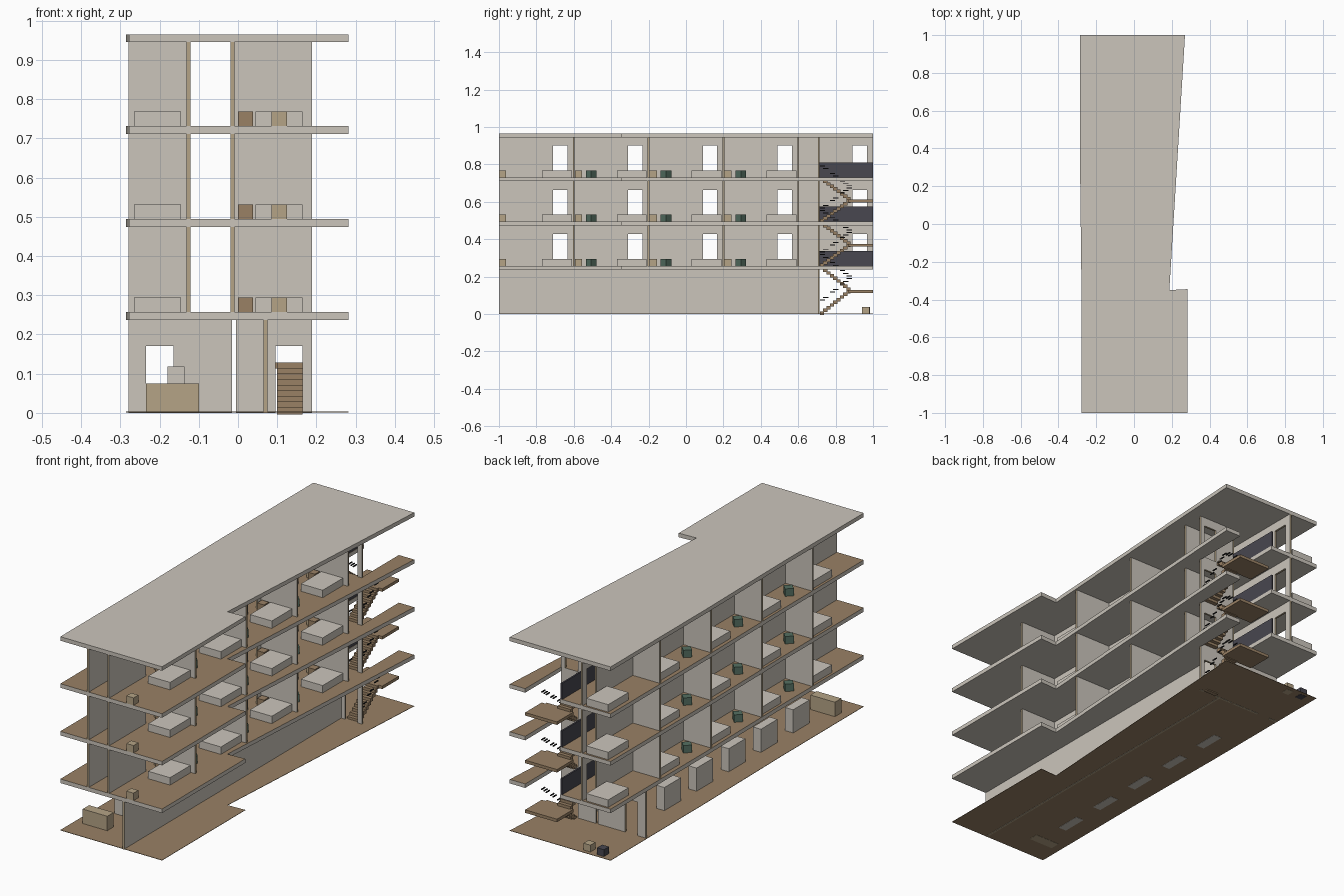
import bpy, bmesh
from math import radians
from mathutils import Matrix, Vector

cube = bpy.data.objects.get("Cube")
if cube:
    bpy.data.objects.remove(cube, do_unlink=True)


def make_material(name, rgb):
    m = bpy.data.materials.new(name)
    m.use_nodes = True
    m.diffuse_color = (*rgb, 1)
    m.node_tree.nodes["Principled BSDF"].inputs["Base Color"].default_value = (*rgb, 1)
    return m


CONCRETE = make_material("concrete", (0.60, 0.56, 0.50))
WOOD = make_material("floor_wood", (0.32, 0.22, 0.13))
TAN = make_material("tan_wood", (0.46, 0.37, 0.24))
GREEN = make_material("green_fabric", (0.09, 0.16, 0.12))
DARK = make_material("dark_panel", (0.065, 0.063, 0.08))
BLACK = make_material("black_metal", (0.02, 0.02, 0.02))


def finish(bm, name, mats, rule=None):
    bmesh.ops.recalc_face_normals(bm, faces=bm.faces)
    bm.normal_update()
    if rule:
        for f in bm.faces:
            f.material_index = rule(f.normal)
    me = bpy.data.meshes.new(name)
    bm.to_mesh(me)
    bm.free()
    for m in mats:
        me.materials.append(m)
    ob = bpy.data.objects.new(name, me)
    bpy.context.collection.objects.link(ob)
    return ob


def add_box(bm, x, y, z, turn=0):
    """Box from (low, high) ranges, optionally turned about its own axis."""
    centre = Vector([(a + b) / 2 for a, b in (x, y, z)])
    size = [b - a for a, b in (x, y, z)]
    mat = Matrix.Translation(centre) @ Matrix.Rotation(radians(turn), 4, "Z") @ Matrix.Diagonal((*size, 1))
    bmesh.ops.create_cube(bm, size=1, matrix=mat)


def box(name, mat, x, y, z, turn=0):
    bm = bmesh.new()
    add_box(bm, x, y, z, turn)
    return finish(bm, name, [mat])


def prism(name, points, depth, mats, rule=None):
    """Extrude a planar outline by the depth vector."""
    bm = bmesh.new()
    face = bm.faces.new([bm.verts.new(p) for p in points])
    geo = bmesh.ops.extrude_face_region(bm, geom=[face])["geom"]
    bmesh.ops.translate(bm, vec=depth, verts=[v for v in geo if isinstance(v, bmesh.types.BMVert)])
    return finish(bm, name, mats, rule)


DOOR_H = 0.17
WALL_T = 0.01


def wall(name, axis, at, start, end, z0, z1, doors=()):
    """Wall running along an axis, with door openings and tan end faces."""
    prof = [(start, z0)]
    for a, b in doors:
        prof += [(a, z0), (a, z0 + DOOR_H), (b, z0 + DOOR_H), (b, z0)]
    prof += [(end, z0), (end, z1), (start, z1)]
    lo = at - WALL_T / 2
    if axis == "y":
        pts, depth, i = [(lo, s, z) for s, z in prof], (WALL_T, 0, 0), 0
    else:
        pts, depth, i = [(s, lo, z) for s, z in prof], (0, WALL_T, 0), 1
    prism(name, pts, depth, [CONCRETE, TAN], lambda n: 0 if abs(n[i]) > 0.5 else 1)


# Slabs
FLOORS = [0.0, 0.257, 0.494, 0.731]
SLAB = 0.02
ROOF = 0.965
STAIR_Y = 0.71
edge = [(-0.285, 1), (-0.285, 0.25), (-0.278, -0.35), (-0.278, -1),
        (0.282, -1), (0.282, -0.345), (0.187, -0.35), (0.27, 1)]
stair_notch = [(0.185, 1), (0.185, STAIR_Y + 0.005), (-0.008, STAIR_Y + 0.005), (-0.008, 1)]


def slab(name, outline, bottom, thick, mats):
    prism(name, [(x, y, bottom) for x, y in outline], (0, 0, thick), mats,
          lambda n: 1 if n.z > 0.5 else 0)


slab("ground_floor", edge, 0.001, 0.002, [WOOD, WOOD])
slab("roof_slab", edge, ROOF - SLAB, SLAB, [CONCRETE, CONCRETE])
for k, z in enumerate(FLOORS[1:], 1):
    slab(f"floor_slab_{k}", edge + stair_notch, z - SLAB, SLAB, [CONCRETE, WOOD])

# Upper floors: corridor walls, partitions and furniture
STARTS = [-1 + 0.4 * i for i in range(5)]
DOORS = [(s + 0.29, s + 0.367) for s in STARTS]
STAIR_DOOR = [(0.095, 0.165)]
ITEM = 0.037
for k, z in enumerate(FLOORS[1:], 1):
    top = (FLOORS + [ROOF])[k + 1] - SLAB
    wall(f"right_corridor_wall_{k}", "y", -0.126, -1, 1, z, top, DOORS)
    wall(f"left_corridor_wall_{k}", "y", -0.014, -1, STAIR_Y, z, top, DOORS[:4])
    for i, s in enumerate(STARTS):
        h = (z, z + ITEM)
        bed_y = (s + 0.23, s + 0.39)
        box(f"right_bed_{k}_{i}", CONCRETE, (-0.265, -0.145), bed_y, h)
        if i > 0:
            wall(f"right_partition_{k}_{i}", "x", s, -0.279, -0.131, z, top)
            wall(f"left_partition_{k}_{i}", "x", s, -0.009, 0.188, z, top)
        if i < 4:
            box(f"left_bed_{k}_{i}", CONCRETE, (0.045, 0.165), bed_y, h)
            box(f"nightstand_{k}_{i}", WOOD, (0.0, 0.038), (s + 0.35, s + 0.388), h)
            gap = 0.006 if i else 0
            box(f"side_table_{k}_{i}", TAN, (0.086, 0.125), (s + gap, s + gap + 0.038), h)
        if 0 < i < 4:
            for side, cx in (("left", 0.105), ("right", -0.21)):
                box(f"{side}_stool_{k}_{i}", GREEN, (cx - 0.02, cx + 0.02),
                    (s + 0.073, s + 0.113), h, 45)
    wall(f"stair_wall_{k}", "x", STAIR_Y, -0.009, 0.188, z, top, STAIR_DOOR)
    box(f"stair_parapet_{k}", DARK, (-0.018, -0.01), (STAIR_Y + 0.005, 1), (z, z + 0.08))

# Ground floor walls
ground_top = FLOORS[1] - SLAB
wall("ground_long_wall", "y", 0.07, -1, STAIR_Y - 0.005, 0, ground_top)
wall("ground_left_cross_wall", "x", STAIR_Y, -0.005, 0.188, 0, ground_top, STAIR_DOOR)
wall("ground_right_cross_wall", "x", STAIR_Y, -0.279, -0.015, 0, ground_top, [(-0.235, -0.165)])

# Ground floor furniture
box("reception_desk", TAN, (-0.235, -0.1), (-0.885, -0.835), (0, 0.075))
for i in range(5):
    y = -0.65 + 0.253 * i
    box(f"display_case_{i}", CONCRETE, (-0.18, -0.136), (y - 0.065, y + 0.065), (0, 0.118))
box("tan_crate", TAN, (-0.16, -0.122), (0.94, 0.98), (0, ITEM))
box("dark_crate", DARK, (-0.238, -0.2), (0.945, 0.985), (0, ITEM))

# Stairs: two stepped flights and a landing per storey, with broken handrails
STEPS = 9
LAND_Y = 0.87
run = (LAND_Y - STAIR_Y) / STEPS
for k in range(3):
    z0, z1 = FLOORS[k], FLOORS[k + 1]
    mid = z0 + (z1 - z0) / 2
    stairs, rails = bmesh.new(), bmesh.new()
    for i in range(STEPS):
        y = STAIR_Y + 0.006 + run * i
        up = z0 + (mid - z0) * (i + 1) / STEPS
        down = z1 - (z1 - mid) * i / STEPS
        for x, z in (((0.1, 0.165), up), ((0.02, 0.09), down)):
            add_box(stairs, x, (y, y + run + 0.004), (z - 0.018, z))
        if i % 3 != 2 or i == STEPS - 1:
            for x, z in ((0.172, up), (0.03, down)):
                add_box(rails, (x, x + 0.005), (y, y + 0.028), (z + 0.058, z + 0.063))
    add_box(stairs, (0.01, 0.185), (LAND_Y, 1), (mid - 0.015, mid))
    finish(stairs, f"stairs_{k}", [WOOD])
    finish(rails, f"handrail_{k}", [BLACK])
